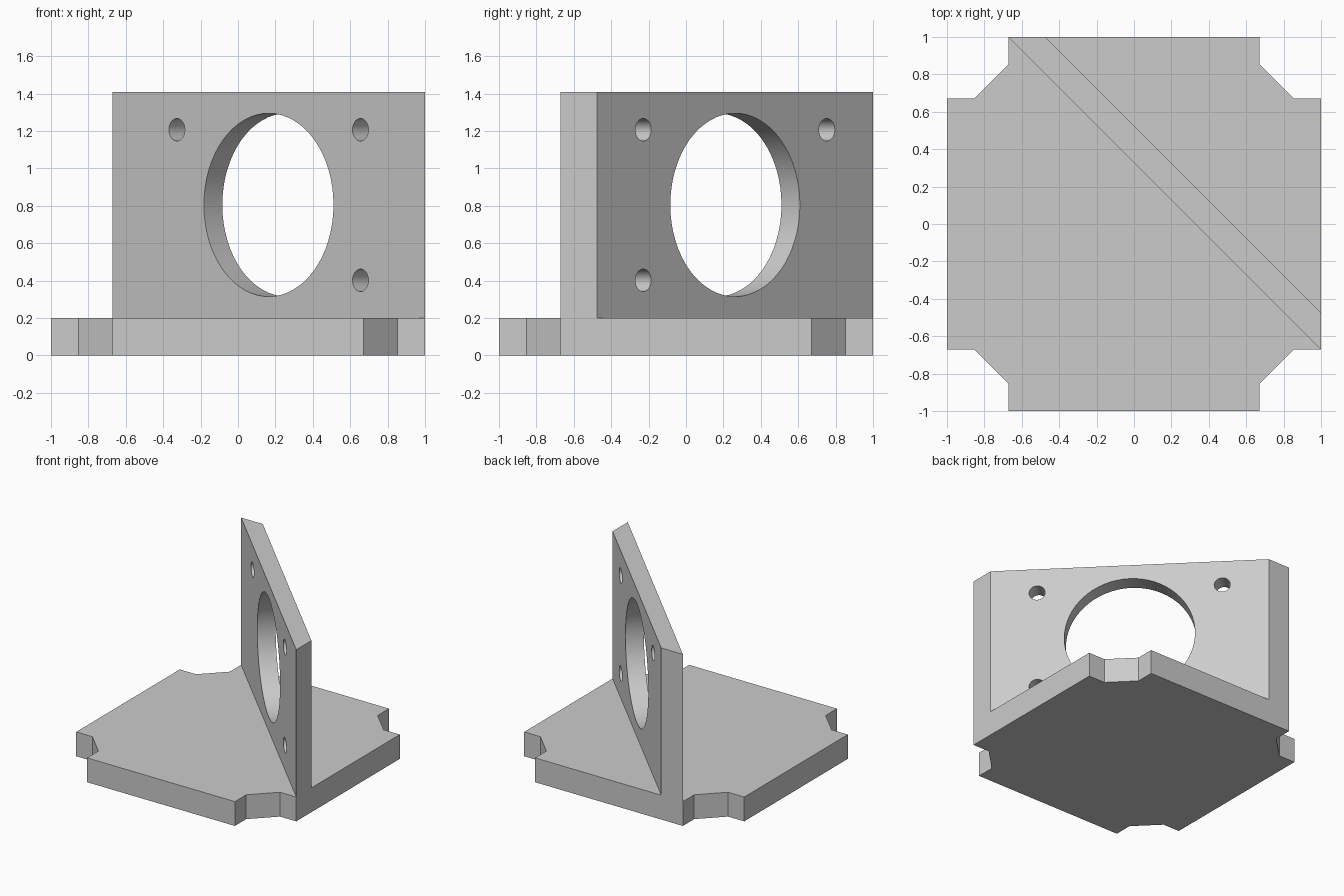
import bpy, bmesh, math
from mathutils import Matrix, Vector

default = bpy.data.objects.get("Cube")
if default:
    bpy.data.objects.remove(default, do_unlink=True)

BASE_TOP, WALL_TOP = 0.2, 1.41
NOTCH, CHAMFER = 0.672, 0.853     # corner notch corners
WALL_X = 0.475                    # where the wall's back face meets the edge

grey = bpy.data.materials.new("light grey")
grey.use_nodes = True
grey.diffuse_color = (0.6, 0.6, 0.6, 1)
grey.node_tree.nodes["Principled BSDF"].inputs["Base Color"].default_value = (0.6, 0.6, 0.6, 1)


def make_object(name, bm):
    bmesh.ops.recalc_face_normals(bm, faces=bm.faces)
    mesh = bpy.data.meshes.new(name)
    bm.to_mesh(mesh)
    bm.free()
    mesh.materials.append(grey)
    obj = bpy.data.objects.new(name, mesh)
    bpy.context.collection.objects.link(obj)
    return obj


def prism(name, outline, z0, z1):
    bm = bmesh.new()
    face = bm.faces.new([bm.verts.new((x, y, z0)) for x, y in outline])
    ext = bmesh.ops.extrude_face_region(bm, geom=[face])
    top = [v for v in ext["geom"] if isinstance(v, bmesh.types.BMVert)]
    bmesh.ops.translate(bm, verts=top, vec=(0, 0, z1 - z0))
    return make_object(name, bm)


# Square base with a chamfered notch at each corner
corner = [(1, NOTCH), (CHAMFER, NOTCH), (NOTCH, CHAMFER), (NOTCH, 1)]
outline = []
for quarter in range(4):
    turn = Matrix.Rotation(quarter * math.pi / 2, 2)
    outline += [tuple(turn @ Vector(p)) for p in corner]
prism("base_plate", outline, 0, BASE_TOP)

# Diagonal upright wall, trimmed flush with the base edges
wall = prism("diagonal_wall",
             [(-NOTCH, 1), (1, -NOTCH), (1, -WALL_X), (-WALL_X, 1)],
             BASE_TOP, WALL_TOP)

# Large bore and three screw holes: offset along the wall, height, radius
holes = [(0, 0.805, 0.49), (-0.694, 1.207, 0.06),
         (0.694, 1.207, 0.06), (0.694, 0.402, 0.06)]
across = Vector((1, 1, 0)).normalized()
along = Vector((1, -1, 0)).normalized()
aim = across.to_track_quat('Z', 'Y').to_matrix().to_4x4()
bm = bmesh.new()
for offset, height, radius in holes:
    centre = across * 0.3 + along * offset + Vector((0, 0, height))
    bmesh.ops.create_cone(bm, cap_ends=True, segments=64, radius1=radius,
                          radius2=radius, depth=0.6,
                          matrix=Matrix.Translation(centre) @ aim)
cutter = make_object("hole_cutter", bm)
cutter.hide_render = True

cut = wall.modifiers.new("holes", 'BOOLEAN')
cut.operation = 'DIFFERENCE'
cut.solver = 'EXACT'
cut.object = cutter
bpy.ops.object.select_all(action='DESELECT')
bpy.context.view_layer.objects.active = wall
wall.select_set(True)
bpy.ops.object.modifier_apply(modifier=cut.name)
bpy.data.objects.remove(cutter, do_unlink=True)
bpy.ops.object.shade_smooth_by_angle(angle=math.radians(30))
